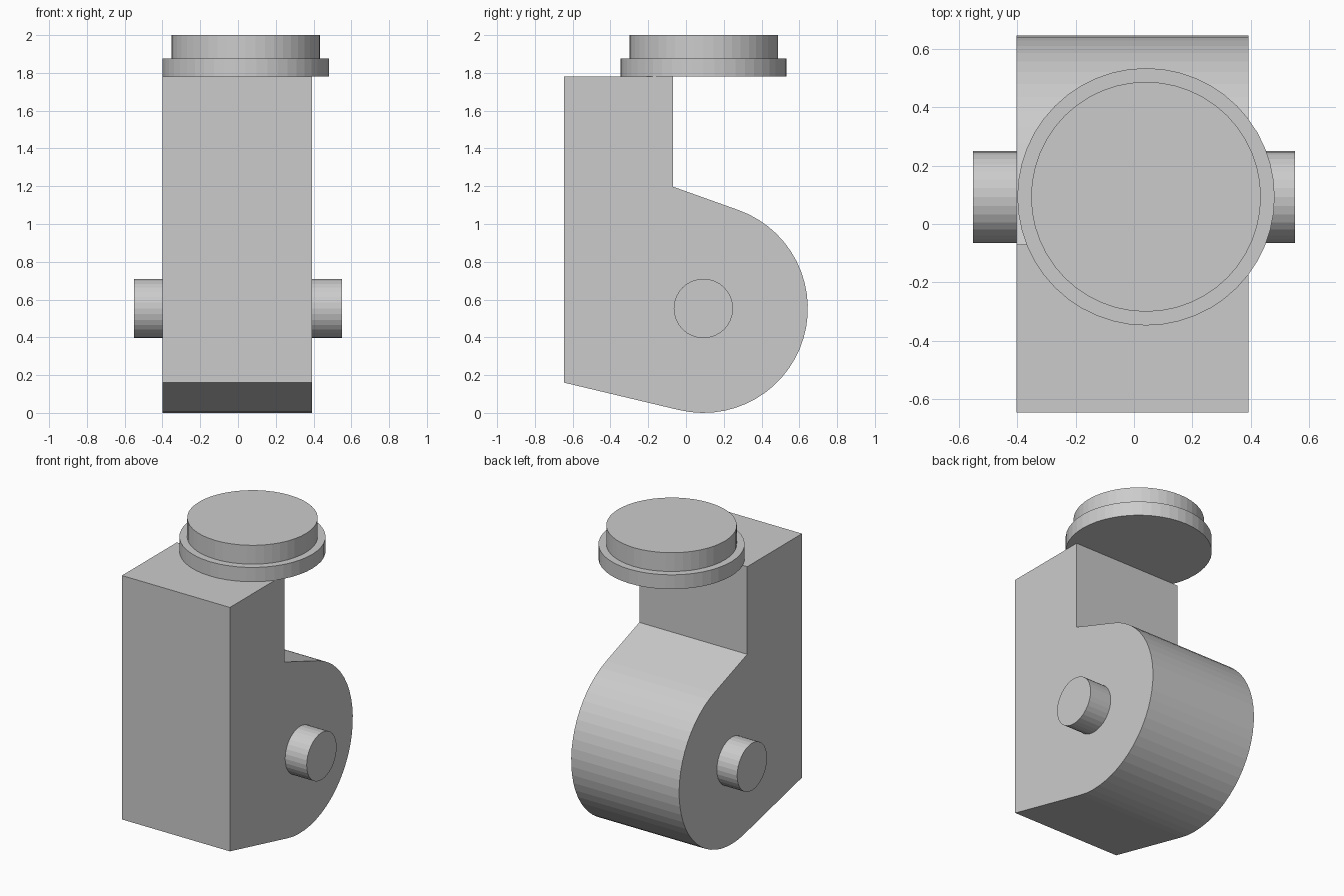
import bpy, bmesh
from math import sin, cos, atan2, acos, hypot, pi
from mathutils import Matrix

if "Cube" in bpy.data.objects:
    bpy.data.objects.remove(bpy.data.objects["Cube"])

CY, CZ, R = 0.092, 0.553, 0.553   # hub circle in the side profile
X0, X1 = -0.401, 0.392            # body width


def finish(name, bm):
    bmesh.ops.recalc_face_normals(bm, faces=bm.faces)
    mesh = bpy.data.meshes.new(name)
    bm.to_mesh(mesh)
    bm.free()
    obj = bpy.data.objects.new(name, mesh)
    bpy.context.collection.objects.link(obj)
    return obj


def cylinder(name, radius, depth, centre, segments=32, axis='Z'):
    bm = bmesh.new()
    rot = Matrix.Rotation(pi / 2, 4, 'Y') if axis == 'X' else Matrix()
    bmesh.ops.create_cone(bm, cap_ends=True, segments=segments, radius1=radius,
                          radius2=radius, depth=depth,
                          matrix=Matrix.Translation(centre) @ rot)
    return finish(name, bm)


def tangent_angle(y, z, side):
    # angle on the hub circle where a line from (y, z) touches it
    dy, dz = y - CY, z - CZ
    return atan2(dz, dy) + side * acos(R / hypot(dy, dz))


# Body: upright block flowing into a round hub, extruded along x
low, step = (-0.645, 0.16), (-0.07, 1.198)
a0, a1 = tangent_angle(*low, 1), tangent_angle(*step, -1)
n = 28
profile = [low]
for i in range(n + 1):
    a = a0 + (a1 - a0) * i / n
    profile.append((CY + R * cos(a), CZ + R * sin(a)))
profile += [step, (-0.07, 1.78), (-0.645, 1.78)]
bm = bmesh.new()
face = bm.faces.new([bm.verts.new((X0, y, z)) for y, z in profile])
ext = bmesh.ops.extrude_face_region(bm, geom=[face])
bmesh.ops.translate(bm, vec=(X1 - X0, 0, 0),
                    verts=[v for v in ext['geom'] if isinstance(v, bmesh.types.BMVert)])
finish("body", bm)

# Pivot pin through the hub
cylinder("pivot_pin", 0.157, 1.1, (0, CY, CZ), axis='X')

# Stepped round cap on top
cylinder("cap_flange", 0.44, 0.095, (0.041, 0.093, 1.8275), 48)
cylinder("cap_disc", 0.393, 0.125, (0.041, 0.093, 1.9375), 48)
